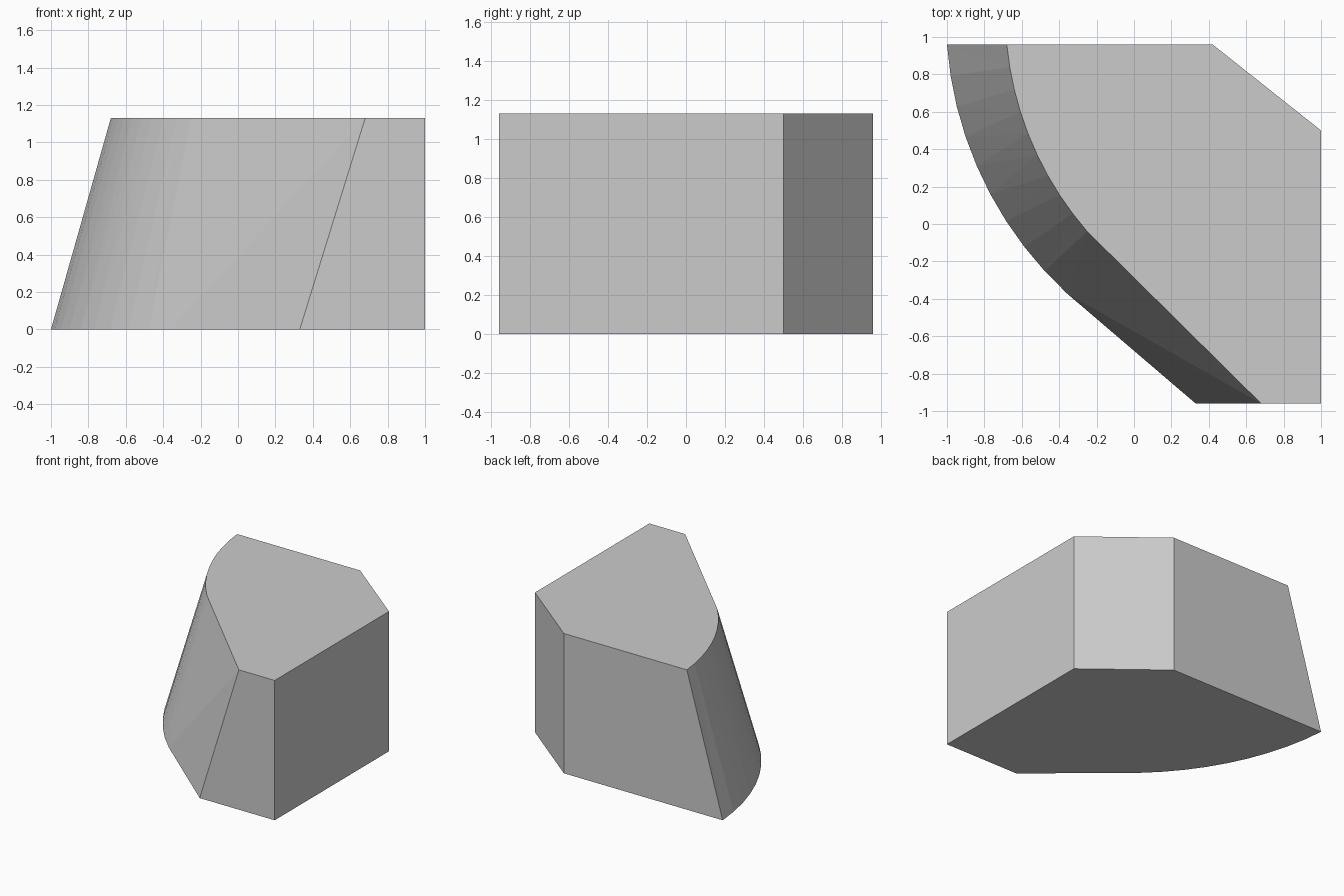
import bpy, bmesh, math
from mathutils import Vector

if "Cube" in bpy.data.objects:
    bpy.data.objects.remove(bpy.data.objects["Cube"])

HEIGHT = 1.13
SEGMENTS = 9


def arc(start, end, sagitta):
    """Circular arc from start to end, bulging to the lower left."""
    a, b = Vector(start), Vector(end)
    chord = b - a
    out = Vector((chord.y, -chord.x)).normalized()
    half = 2 * math.atan(2 * sagitta / chord.length)
    radius = chord.length / (2 * math.sin(half))
    centre = (a + b) / 2 + out * (sagitta - radius)
    points = []
    for i in range(SEGMENTS + 1):
        t = half * (2 * i / SEGMENTS - 1)
        points.append(centre + radius * (out * math.cos(t) + chord.normalized() * math.sin(t)))
    return points


def outline(curve, front_x):
    straight = [(front_x, -0.96), (1.0, -0.96), (1.0, 0.5), (0.42, 0.96)]
    return [tuple(p) for p in curve] + straight


# Foot and top outlines, joined into one leaning block
low = outline(arc((-1.0, 0.96), (-0.36, -0.37), 0.14), 0.33)
high = outline(arc((-0.68, 0.96), (-0.25, -0.04), 0.085), 0.68)

bm = bmesh.new()
foot = [bm.verts.new((x, y, 0)) for x, y in low]
top = [bm.verts.new((x, y, HEIGHT)) for x, y in high]
bm.faces.new(foot[::-1])
bm.faces.new(top)
n = len(foot)
for i in range(n):
    j = (i + 1) % n
    if i <= SEGMENTS:  # the twisted curved side is split into triangles
        bm.faces.new((foot[i], foot[j], top[j]))
        bm.faces.new((foot[i], top[j], top[i]))
    else:
        bm.faces.new((foot[i], foot[j], top[j], top[i]))
bmesh.ops.recalc_face_normals(bm, faces=bm.faces)

mesh = bpy.data.meshes.new("leaning_block")
bm.to_mesh(mesh)
bm.free()
block = bpy.data.objects.new("leaning_block", mesh)
bpy.context.collection.objects.link(block)

grey = bpy.data.materials.new("plain grey")
grey.diffuse_color = (0.6, 0.6, 0.6, 1)
grey.use_nodes = True
grey.node_tree.nodes["Principled BSDF"].inputs["Base Color"].default_value = grey.diffuse_color
mesh.materials.append(grey)
